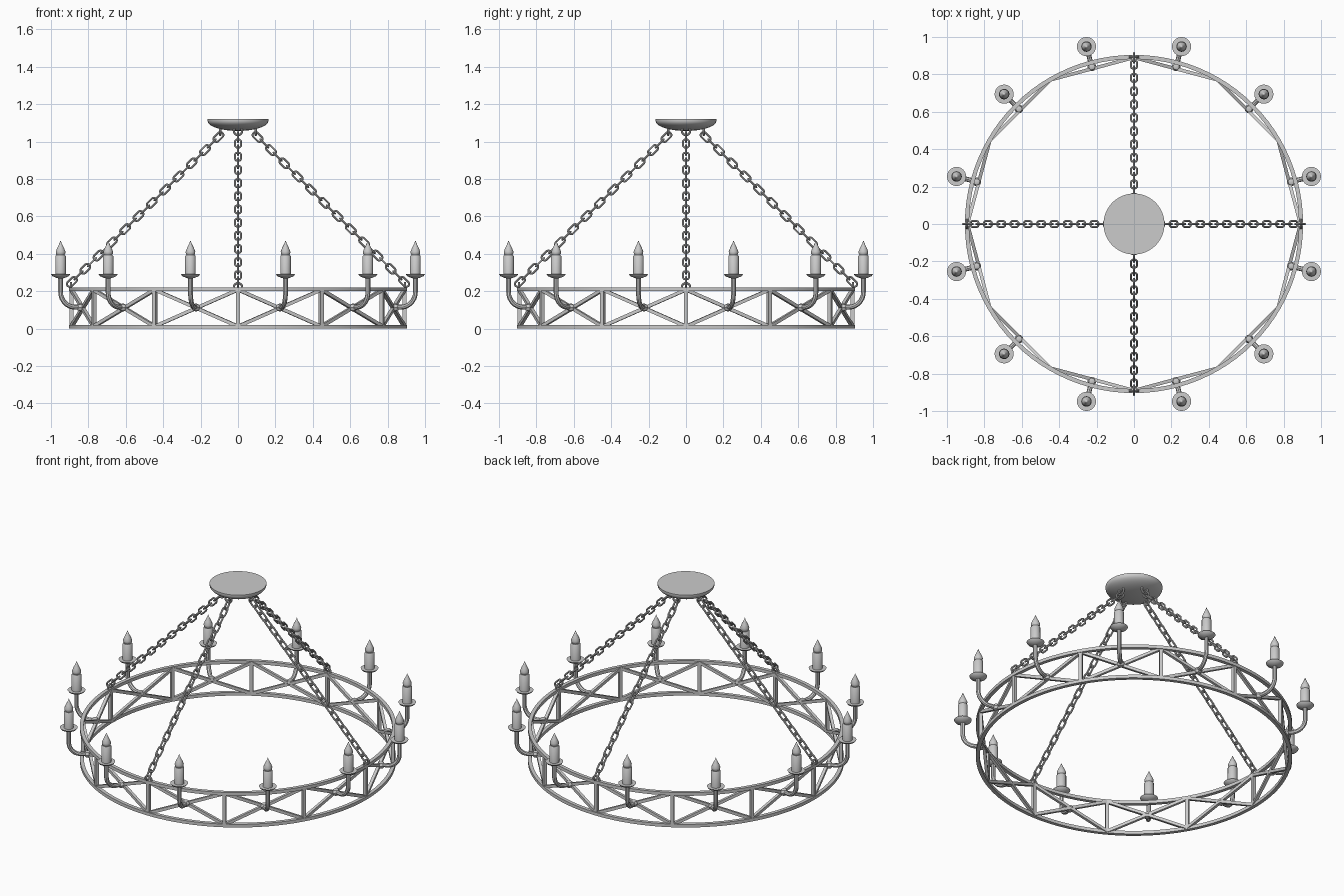
import bpy, bmesh
from math import pi, sin, cos, radians
from mathutils import Matrix, Vector

cube = bpy.data.objects.get("Cube")
if cube:
    bpy.data.objects.remove(cube, do_unlink=True)

iron = bpy.data.materials.new("grey_iron")
iron.use_nodes = True
GREY = (0.6, 0.6, 0.6, 1)
iron.diffuse_color = GREY
iron.node_tree.nodes["Principled BSDF"].inputs["Base Color"].default_value = GREY


def place(name, mesh, matrix=Matrix()):
    ob = bpy.data.objects.new(name, mesh)
    bpy.context.collection.objects.link(ob)
    ob.matrix_world = matrix
    return ob


def finish(mesh, smooth=True):
    mesh.materials.clear()
    mesh.materials.append(iron)
    if smooth:
        mesh.shade_smooth()
        mesh.set_sharp_from_angle(angle=radians(40))
    return mesh


def lathe(name, profile, steps, closed=False):
    """Revolve (radius, height) points about the z axis."""
    bm = bmesh.new()
    vs = [bm.verts.new((r, 0, z)) for r, z in profile]
    for a, b in zip(vs, vs[1:] + (vs[:1] if closed else [])):
        if a is not b and (closed or a is not vs[-1]):
            bm.edges.new((a, b))
    bmesh.ops.spin(bm, geom=bm.verts[:] + bm.edges[:], cent=(0, 0, 0),
                   axis=(0, 0, 1), angle=2 * pi, steps=steps)
    bmesh.ops.remove_doubles(bm, verts=bm.verts[:], dist=0.0002)
    bmesh.ops.recalc_face_normals(bm, faces=bm.faces[:])
    mesh = bpy.data.meshes.new(name)
    bm.to_mesh(mesh)
    bm.free()
    return finish(mesh)


def tube(name, points, radius, cyclic=False):
    """Round tube along a path, returned as a mesh."""
    cu = bpy.data.curves.new(name, 'CURVE')
    cu.dimensions = '3D'
    cu.bevel_depth = radius
    cu.bevel_resolution = 2
    cu.use_fill_caps = not cyclic
    sp = cu.splines.new('POLY')
    sp.points.add(len(points) - 1)
    for p, co in zip(sp.points, points):
        p.co = (*co, 1)
    sp.use_cyclic_u = cyclic
    ob = place(name, cu)
    bpy.context.view_layer.update()
    mesh = bpy.data.meshes.new_from_object(
        ob.evaluated_get(bpy.context.evaluated_depsgraph_get()))
    bpy.data.objects.remove(ob, do_unlink=True)
    return finish(mesh)


def add_bar(bm, a, b, width):
    """Square bar from a to b, one side facing outwards."""
    d = (b - a).normalized()
    mid = (a + b) / 2
    out = Vector((mid.x, mid.y, 0)).normalized()
    side = d.cross(out)
    rot = Matrix((side, out, d)).transposed().to_4x4()
    size = Matrix.Diagonal((width, width, (b - a).length, 1))
    bmesh.ops.create_cube(bm, size=1, matrix=Matrix.Translation(mid) @ rot @ size)


def turn(angle):
    return Matrix.Rotation(angle, 4, 'Z')


# Two hoops
hoop = lathe("hoop", [(0.882, 0), (0.904, 0), (0.904, 0.02), (0.882, 0.02)], 96, True)
place("lower_hoop", hoop)
place("upper_hoop", hoop, Matrix.Translation((0, 0, 0.2)))

# Lattice: posts and crossed braces between the hoops
BAYS = 12
STEP = 2 * pi / BAYS


def on_ring(i, z):
    return Vector((0.89 * cos(i * STEP), 0.89 * sin(i * STEP), z))


bm = bmesh.new()
for i in range(BAYS):
    add_bar(bm, on_ring(i, 0.01), on_ring(i, 0.21), 0.02)
    add_bar(bm, on_ring(i, 0.012), on_ring(i + 1, 0.208), 0.018)
    add_bar(bm, on_ring(i, 0.208), on_ring(i + 1, 0.012), 0.018)
lattice = bpy.data.meshes.new("lattice")
bm.to_mesh(lattice)
bm.free()
place("lattice", finish(lattice, False))

# Candle arms
R = 0.982
BEND = 0.08
path = [(0.855, 0, 0.115)]
path += [(R - BEND + BEND * sin(t), 0, 0.115 + BEND * (1 - cos(t)))
         for t in (i * pi / 16 for i in range(9))]
path += [(R, 0, 0.285)]
arm = tube("arm", path, 0.013)
boss = lathe("boss", [(0, -0.022), (0.016, -0.016), (0.023, 0), (0.016, 0.016), (0, 0.022)], 16)
cup = lathe("drip_cup", [(0, 0.268), (0.02, 0.27), (0.044, 0.281), (0.051, 0.291),
                         (0.045, 0.292), (0, 0.286)], 24)
candle = lathe("candle", [(0, 0.28), (0.028, 0.28), (0.028, 0.388), (0.024, 0.393), (0, 0.393)], 20)
flame = lathe("flame", [(0, 0.385), (0.016, 0.387), (0.025, 0.4), (0.026, 0.412),
                        (0.018, 0.432), (0.008, 0.452), (0, 0.472)], 16)
for i in range(BAYS):
    spin = turn((i + 0.5) * STEP)
    stand = spin @ Matrix.Translation((R, 0, 0))
    place("arm", arm, spin)
    place("arm_boss", boss, spin @ Matrix.Translation((0.87, 0, 0.113)))
    place("drip_cup", cup, stand)
    place("candle", candle, stand)
    place("flame", flame, stand)

# Ceiling canopy: flat on top, shallow bowl underneath
bowl = [(0, 1.12), (0.163, 1.12)]
bowl += [(0.163 * cos(t), 1.112 - 0.055 * sin(t)) for t in (i * pi / 20 for i in range(10))]
place("canopy", lathe("canopy", bowl + [(0, 1.057)], 48))

# Four chains with an eyelet at each end
HALF, WIDE = 0.015, 0.016
loop = []
for i in range(16):
    t = (i + 0.5) * pi / 8
    loop.append((WIDE * cos(t) + (HALF if cos(t) > 0 else -HALF), WIDE * sin(t), 0))
link = tube("chain_link", loop, 0.0055, True)
eyelet = tube("eyelet", [(0, 0.022 * cos(i * pi / 8), 0.022 * sin(i * pi / 8))
                         for i in range(16)], 0.006, True)
LINKS = 23
top, bottom = Vector((0.105, 0, 1.025)), Vector((0.888, 0, 0.25))
for side in range(4):
    spin = turn(side * pi / 2)
    for i in range(LINKS):
        at = top.lerp(bottom, i / (LINKS - 1))
        roll = Matrix.Rotation(pi / 2 * ((i + 1) % 2), 4, 'X')
        place("chain_link", link,
              spin @ Matrix.Translation(at) @ Matrix.Rotation(pi / 4, 4, 'Y') @ roll)
    place("canopy_eyelet", eyelet, spin @ Matrix.Translation((0.095, 0, 1.057)))
    place("hoop_eyelet", eyelet, spin @ Matrix.Translation((0.893, 0, 0.222)))
